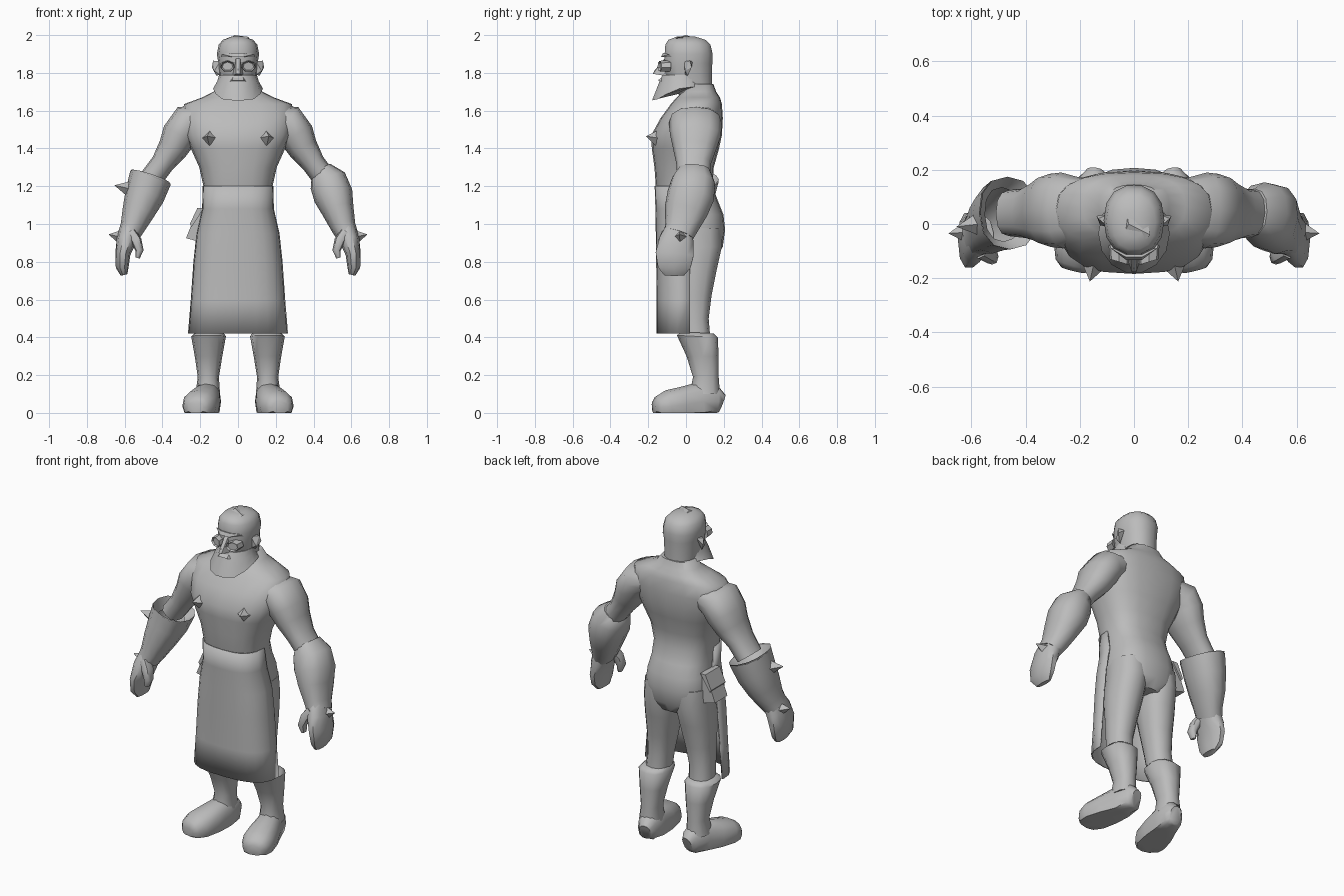
import bpy, bmesh, math
from mathutils import Vector

grey = bpy.data.materials.new("plain_grey")
grey.diffuse_color = (0.5, 0.5, 0.5, 1)


def finish(name, bm, angle=42):
    bmesh.ops.recalc_face_normals(bm, faces=bm.faces)
    me = bpy.data.meshes.new(name)
    bm.to_mesh(me)
    bm.free()
    me.materials.append(grey)
    ob = bpy.data.objects.new(name, me)
    bpy.context.collection.objects.link(ob)
    bpy.ops.object.select_all(action='DESELECT')
    ob.select_set(True)
    bpy.context.view_layer.objects.active = ob
    bpy.ops.object.shade_smooth_by_angle(angle=math.radians(angle))
    return ob


def spow(v, p):
    return math.copysign(abs(v) ** p, v)


def loft(name, rings, n=12, ref=(0, 1, 0), p=0.85, side=1, flat=False,
         arc=None, caps=True, tweak=None, angle=42):
    """Skin rings (x, y, z, half width, half depth) along their path."""
    bm = bmesh.new()
    ref = Vector(ref)
    pts = [Vector(r[:3]) for r in rings]
    rows = []
    for i, r in enumerate(rings):
        t = pts[min(i + 1, len(pts) - 1)] - pts[max(i - 1, 0)]
        t = Vector((0, 0, 1)) if flat else t.normalized()
        u = ref.cross(t).normalized()
        v = t.cross(u)
        row = []
        for k in range(n):
            a = arc[0] + (arc[1] - arc[0]) * k / (n - 1) if arc else 2 * math.pi * k / n
            c = pts[i] + u * r[3] * spow(math.cos(a), p) + v * r[4] * spow(math.sin(a), p)
            if tweak:
                c = tweak(c, i)
            row.append(bm.verts.new((c.x * side, c.y, c.z)))
        rows.append(row)
    for a, b in zip(rows, rows[1:]):
        for k in range(n - 1 if arc else n):
            j = (k + 1) % n
            bm.faces.new((a[k], a[j], b[j], b[k]))
    if caps and not arc:
        bm.faces.new(rows[0])
        bm.faces.new(rows[-1])
    return finish(name, bm, angle)


def spike(name, base, tip, r, sides=4):
    base, tip = Vector(base), Vector(tip)
    d = tip - base
    bm = bmesh.new()
    bmesh.ops.create_cone(bm, segments=sides, cap_ends=True, radius1=r, radius2=0, depth=d.length)
    rot = d.to_track_quat('Z', 'Y').to_matrix()
    for v in bm.verts:
        v.co = rot @ v.co + (base + tip) / 2
    return finish(name, bm, 10)


def hull(name, pts, angle=20):
    bm = bmesh.new()
    for q in pts:
        bm.verts.new(q)
    bmesh.ops.convex_hull(bm, input=bm.verts)
    return finish(name, bm, angle)


# Torso with hips and sloping neck
loft("torso", [(0, y, z, w, d) for z, y, w, d in [
    (0.82, .07, .13, .09), (0.88, .05, .18, .145), (0.97, .035, .2, .172),
    (1.05, .03, .19, .168), (1.12, .015, .178, .155), (1.2, -.01, .183, .15),
    (1.3, -.01, .205, .157), (1.4, -.003, .25, .178), (1.47, .003, .28, .187),
    (1.56, .03, .3, .165), (1.635, .055, .285, .135), (1.67, .065, .19, .115),
    (1.70, .07, .13, .09), (1.74, .07, .1, .075)]], n=20, flat=True, p=.78, angle=60)

# Apron skirt, open at the back
skirt = loft("apron_skirt", [(0, y, z, w, d) for z, y, w, d in [
    (0.42, .02, .265, .175), (0.6, .02, .25, .175), (0.8, .02, .236, .178),
    (0.95, .02, .22, .18), (1.08, .01, .19, .172), (1.2, -.01, .187, .156)]],
    n=13, flat=True, p=.72, arc=(math.pi, 2 * math.pi), angle=60)
sol = skirt.modifiers.new("thickness", 'SOLIDIFY')
sol.thickness = 0.008

# Head
loft("head", [(0, y, z, w, d) for z, y, w, d in [
    (1.66, .06, .085, .08), (1.72, .035, .09, .105), (1.78, .015, .1, .125),
    (1.85, .012, .104, .13), (1.9, .014, .112, .13), (1.95, .01, .102, .122),
    (1.975, .005, .08, .1), (1.992, 0, .035, .05)]], n=14, flat=True, p=.88, angle=50)
hull("hair_tuft", [(-.05, -.06, 1.975), (.03, -.07, 1.975), (.04, .05, 1.975),
                   (-.03, .06, 1.98), (-.02, 0, 2.0), (.06, -.04, 1.99)])


# Beard sweeping forward to a point
def beard_tip(c, i):
    if i == 0:
        f = max(0, min(1, -c.y / .16))
        c.z = 1.725 - .07 * f ** 1.4
    return c


loft("beard", [(0, -.035, 1.72, .132, .148), (0, -.025, 1.755, .11, .118),
               (0, -.01, 1.79, .1, .118)], n=14, flat=True, p=1.0, tweak=beard_tip)

# Nose, moustache and brow
hull("nose", [(-.012, -.11, 1.88), (.012, -.11, 1.88), (-.028, -.115, 1.785),
              (.028, -.115, 1.785), (-.01, -.175, 1.795), (.01, -.175, 1.795), (0, -.165, 1.815)])
hull("moustache", [(-.07, -.085, 1.745), (.07, -.085, 1.745), (-.03, -.15, 1.76),
                   (.03, -.15, 1.76), (-.025, -.11, 1.79), (.025, -.11, 1.79)])
hull("brow", [(-.09, -.075, 1.885), (.09, -.075, 1.885), (-.085, -.09, 1.9),
              (.085, -.09, 1.9), (-.03, -.132, 1.885), (.03, -.132, 1.885),
              (-.03, -.122, 1.905), (.03, -.122, 1.905)])

for s, tag in ((1, "left"), (-1, "right")):
    # Goggle rims with recessed lenses
    bm = bmesh.new()
    bmesh.ops.create_cone(bm, segments=7, cap_ends=True, radius1=.04, radius2=.036, depth=.05)
    front = max(bm.faces, key=lambda f: f.calc_center_median().z)
    bmesh.ops.inset_region(bm, faces=[front], thickness=.008, depth=-.01)
    for v in bm.verts:
        x, y, z = v.co
        v.co = (s * (x + .055), -.115 - z + .3 * x, 1.835 + y * .8)
    finish(f"{tag}_goggle", bm, 20)
    # Ears
    hull(f"{tag}_ear", [(s * x, y, z) for x, y, z in [
        (.095, -.01, 1.86), (.132, .02, 1.865), (.138, .03, 1.83), (.115, .01, 1.785),
        (.095, .035, 1.86), (.095, -.005, 1.79), (.125, -.005, 1.81)]])
    # Chest studs
    spike(f"{tag}_chest_stud", (s * .15, -.155, 1.455), (s * .163, -.212, 1.465), .042)

    # Upper arm
    loft(f"{tag}_upper_arm", [(.17, .055, 1.56, .07, .11), (.265, .05, 1.535, .1, .14),
         (.31, .05, 1.47, .095, .135), (.345, .045, 1.40, .08, .115),
         (.4, .04, 1.32, .062, .092), (.46, .04, 1.24, .062, .085)],
         side=s, angle=60)
    # Forearm, bulging below the elbow on the bare side, flared cuff on the other
    if s > 0:
        fore = [(.44, .045, 1.285, .06, .085), (.475, .04, 1.23, .1, .115),
                (.505, .025, 1.15, .105, .125), (.53, 0, 1.07, .085, .115)]
    else:
        fore = [(.465, .035, 1.17, .04, .06), (.46, .04, 1.2, .085, .105),
                (.463, .04, 1.245, .113, .135), (.495, .025, 1.15, .105, .125),
                (.53, 0, 1.06, .085, .112)]
    if s < 0:
        # Hollow cuff lip, then outer sleeve
        loft("right_cuff_lip", [(.485, .035, 1.19, .07, .1), (.463, .04, 1.245, .113, .135)],
             side=s, caps=False)
        fore = fore[2:]
    loft(f"{tag}_forearm", fore + [(.56, -.025, .98, .065, .088), (.58, -.04, .94, .058, .08)],
         side=s, caps=s > 0, angle=60)
    # Hand, thumb and knuckle spike
    loft(f"{tag}_hand", [(.57, -.035, .97, .056, .075), (.592, -.05, .91, .052, .095),
         (.61, -.06, .84, .04, .105), (.613, -.062, .77, .034, .09),
         (.603, -.062, .73, .018, .055)], side=s, n=10, angle=50)
    loft(f"{tag}_thumb", [(.565, -.09, .95, .03, .04), (.537, -.11, .91, .028, .036),
         (.522, -.12, .86, .022, .03), (.532, -.12, .82, .012, .018)], side=s, n=8, angle=50)
    spike(f"{tag}_hand_spike", (s * .615, -.03, .93), (s * .685, -.035, .945), .042)

    # Leg
    loft(f"{tag}_leg", [(.1, .055, .98, .1, .13), (.105, .06, .88, .1, .13),
         (.115, .045, .76, .098, .118), (.128, .04, .62, .082, .095),
         (.14, .04, .5, .07, .08), (.148, .055, .38, .07, .075)], side=s, flat=True, angle=60)
    # Boot shaft with flared rim
    def lean(c, i):
        if i >= 3:
            c.z -= .05 * (c.y - .06)
        return c
    loft(f"{tag}_boot_shaft", [(.16, .1, .1, .065, .08), (.157, .105, .19, .056, .068),
         (.156, .088, .3, .073, .085), (.156, .06, .405, .092, .108),
         (.153, .06, .425, .075, .085)], side=s, flat=True, tweak=lean, angle=50)

    # Foot with a flat sole, toes turned out
    def sole(c, i):
        c.z = max(c.z, 0)
        return c
    loft(f"{tag}_foot", [(.143, .19, .05, .035, .05), (.147, .165, .06, .058, .08),
         (.16, .08, .06, .07, .105), (.182, -.01, .045, .088, .095),
         (.205, -.1, .035, .093, .085), (.22, -.15, .03, .072, .06),
         (.225, -.17, .028, .045, .035)], side=s, ref=(0, 0, 1), tweak=sole, angle=50)

# Cuff spike
spike("cuff_spike", (-.57, .0, 1.185), (-.655, -.01, 1.205), .045)

# Belt pouch with flap
hull("belt_pouch", [(x, y, z) for y in (-.01, .11) for x, z in
     [(-.185, 1.07), (-.215, 1.075), (-.275, .925), (-.185, .9)]])
hull("pouch_flap", [(x, y, z) for y in (-.02, .12) for x, z in
     [(-.18, 1.085), (-.215, 1.085), (-.255, 1.0), (-.245, .985)]])
